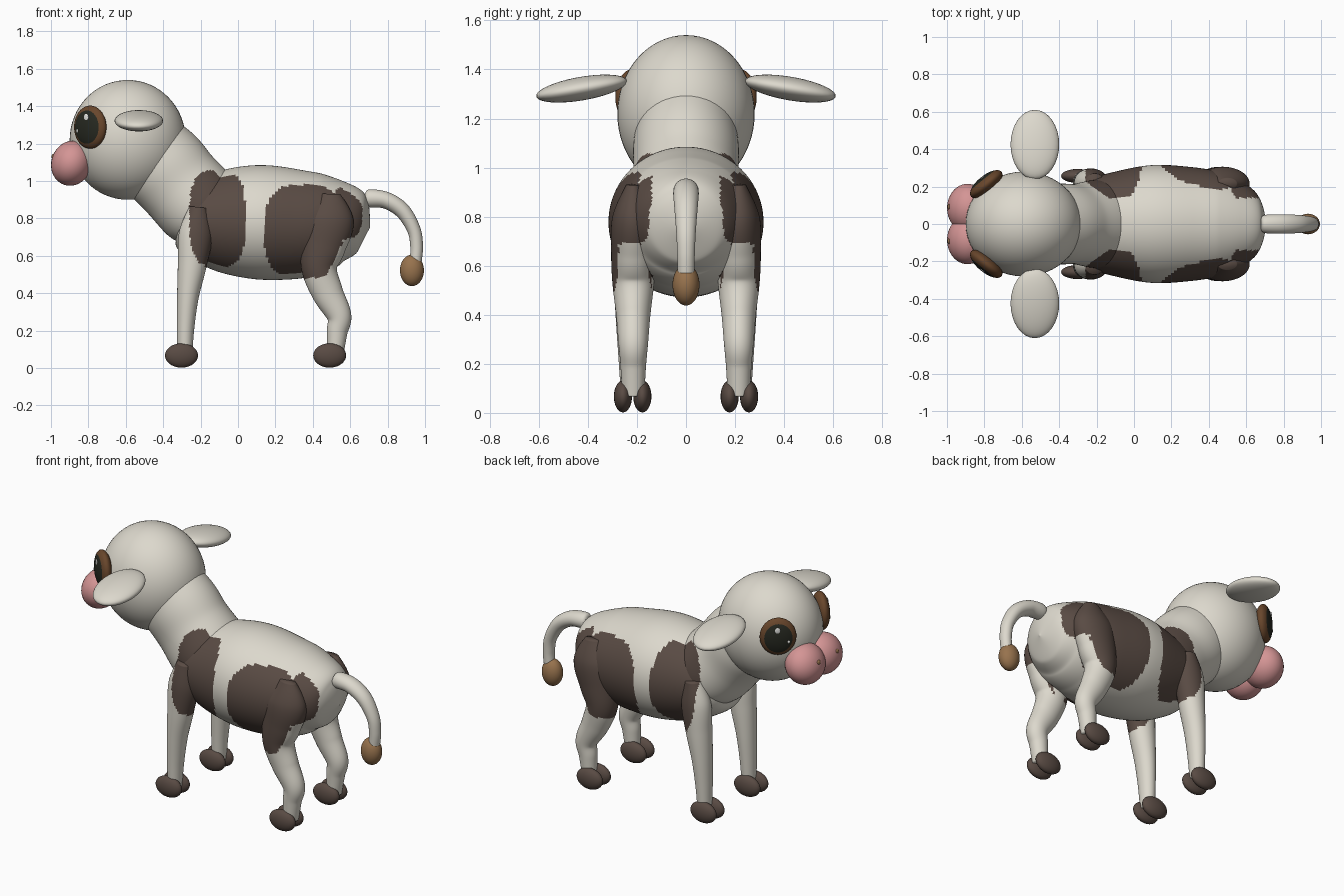
import bpy, bmesh, math
from mathutils import Matrix, Vector

cube = bpy.data.objects.get("Cube")
if cube:
    bpy.data.objects.remove(cube, do_unlink=True)


def material(name, r, g, b):
    m = bpy.data.materials.new(name)
    m.use_nodes = True
    m.diffuse_color = (r, g, b, 1)
    bsdf = m.node_tree.nodes["Principled BSDF"]
    bsdf.inputs["Base Color"].default_value = (r, g, b, 1)
    bsdf.inputs["Roughness"].default_value = 0.7
    return m


CREAM = material("cream_hide", 0.72, 0.69, 0.61)
PATCH = material("dark_brown_patch", 0.10, 0.07, 0.057)
PINK = material("pink_muzzle", 0.66, 0.30, 0.30)
TAN = material("tan_tuft", 0.31, 0.17, 0.075)
IRIS = material("brown_iris", 0.14, 0.062, 0.025)
PUPIL = material("black_pupil", 0.02, 0.022, 0.015)
SHINE = material("white_shine", 0.85, 0.85, 0.82)


def finish(name, bm, mats, rule=None):
    """Turn a bmesh into a smooth object; rule marks faces for the second material."""
    bmesh.ops.recalc_face_normals(bm, faces=bm.faces)
    for f in bm.faces:
        f.smooth = True
        if rule and rule(f.calc_center_median()):
            f.material_index = 1
    me = bpy.data.meshes.new(name)
    bm.to_mesh(me)
    bm.free()
    for m in mats:
        me.materials.append(m)
    ob = bpy.data.objects.new(name, me)
    bpy.context.collection.objects.link(ob)
    return ob


def ellipsoid(name, loc, size, mats, rot=None, rule=None, seg=32):
    bm = bmesh.new()
    bmesh.ops.create_uvsphere(bm, u_segments=seg, v_segments=seg // 2 + 8, radius=1)
    ob = finish(name, bm, mats, rule)
    turn = rot.to_4x4() if rot else Matrix()
    ob.data.transform(Matrix.Translation(loc) @ turn @ Matrix.Diagonal((*size, 1)))
    return ob


def spline(keys, steps):
    """Smooth interpolation through tuples of numbers."""
    out = []
    for i in range(len(keys) - 1):
        quad = [keys[max(i - 1, 0)], keys[i], keys[i + 1], keys[min(i + 2, len(keys) - 1)]]
        for s in range(steps):
            t = s / steps
            out.append([b + 0.5 * t * (c - a + t * (2*a - 5*b + 4*c - d + t * (3*(b - c) + d - a)))
                        for a, b, c, d in zip(*quad)])
    return out + [list(keys[-1])]


def loft(name, keys, y, mats, rule=None, steps=10, seg=48):
    """Elliptical rings along an x-z path; keys are (x, z, half width, half depth)."""
    pts = spline(keys, steps)
    bm = bmesh.new()
    rings = []
    for i, (x, z, w, d) in enumerate(pts):
        a, b = pts[max(i - 1, 0)], pts[min(i + 1, len(pts) - 1)]
        t = Vector((b[0] - a[0], 0, b[1] - a[1])).normalized()
        n = Vector((-t.z, 0, t.x))
        w, d = max(w, 0.003), max(d, 0.003)
        rings.append([bm.verts.new(Vector((x, y, z)) + n * d * math.sin(q) + Vector((0, w * math.cos(q), 0)))
                      for q in (2 * math.pi * k / seg for k in range(seg))])
    for r, s in zip(rings, rings[1:]):
        for k in range(seg):
            j = (k + 1) % seg
            bm.faces.new((r[k], r[j], s[j], s[k]))
    bm.faces.new(rings[0])
    bm.faces.new(rings[-1])
    return finish(name, bm, mats, rule)


def patch(c):
    """Dark flank patches, the same on both sides."""
    def oval(x, z, rx, rz, p):
        return abs((c.x - x) / rx) ** p + abs((c.z - z) / rz) ** p < 1
    if abs(c.y) < 0.14:
        return False
    shoulder = oval(-0.11, 0.80, 0.15, 0.26, 3)
    flank = oval(0.35, 0.73, 0.21, 0.25, 3) and c.z > 0.49 + 2 * (c.x - 0.47)
    rump = oval(0.58, 0.83, 0.085, 0.14, 2.5)
    return shoulder or flank or rump


HIDE = [CREAM, PATCH]

# Body and neck
loft("body", [(-.35, .80, 0, 0), (-.32, .80, .14, .12), (-.25, .79, .23, .20),
              (-.1, .785, .28, .27), (.1, .78, .315, .305), (.3, .77, .305, .295),
              (.45, .775, .28, .265), (.57, .775, .23, .215), (.66, .76, .15, .15),
              (.705, .75, 0, 0)], 0, HIDE, patch, steps=14, seg=96)
loft("neck", [(-.52, 1.19, .20, .22), (-.40, 1.08, .215, .235), (-.31, .98, .215, .23),
              (-.20, .86, .235, .23), (-.12, .77, .22, .19)], 0, HIDE, patch, steps=16, seg=96)

# Head
ellipsoid("head", (-.59, 0, 1.22), (.31, .28, .32), [CREAM], seg=48)

# Tail
loft("tail", [(.675, .91, 0, 0), (.69, .908, .045, .045), (.79, .897, .052, .045),
              (.88, .84, .048, .042), (.94, .74, .04, .036), (.955, .65, .036, .034),
              (.95, .57, .034, .032)], 0, [CREAM])
ellipsoid("tail_tuft", (.93, 0, .522), (.064, .055, .084), [TAN])

for s, side in ((1, "left"), (-1, "right")):
    # The head looks along -x, so its right side is +y
    side = "right" if s > 0 else "left"

    # Legs
    loft("front_leg_" + side, [(-.21, .86, .05, .05), (-.225, .72, .075, .09), (-.245, .55, .075, .077),
                               (-.268, .38, .066, .058), (-.28, .22, .055, .047),
                               (-.285, .07, .045, .04)], .22 * s, HIDE, patch, steps=12)
    loft("hind_leg_" + side, [(.50, .93, .03, .05), (.49, .80, .085, .13), (.455, .65, .09, .12),
                              (.435, .53, .085, .095), (.48, .40, .07, .083), (.54, .28, .06, .066),
                              (.53, .19, .052, .055), (.52, .07, .045, .043)],
         .215 * s, HIDE, patch, steps=12)

    # Cloven hooves
    for leg, x in (("front", -.302), ("hind", .49)):
        for toe, y in (("inner", .178), ("outer", .257)):
            ellipsoid(f"{leg}_hoof_{toe}_{side}", (x, y * s, .067), (.088, .037, .065), [PATCH], seg=24)

    # Ear, drooping outward
    ellipsoid("ear_" + side, (-.53, .425 * s, 1.322), (.13, .188, .048), [CREAM],
              Matrix.Rotation(-.17 * s, 3, "X"))

    # Muzzle lobe and nostril
    ellipsoid("muzzle_" + side, (-.89, .085 * s, 1.095), (.108, .13, .122), [PINK],
              Matrix.Rotation(.35, 3, "Y"))
    ellipsoid("nostril_" + side, (-.988, .092 * s, 1.13), (.009, .016, .014), [TAN], seg=12)

    # Eye with dark centre
    n = Vector((-.63, .777 * s, 0)).normalized()
    up = Vector((0, 0, 1))
    across = up.cross(n)
    frame = Matrix((across, up, n)).transposed()
    centre = Vector((-.79, .213 * s, 1.288))
    ellipsoid("eye_" + side, centre, (.105, .115, .046), [IRIS, PUPIL], frame,
              lambda c: c.z > 0 and math.hypot(c.x, c.y) < .77, seg=48)
    fore = across * (1 if across.x < 0 else -1)
    for tag, u, v, r in (("large", -.005, .052, .016), ("small", .058, -.02, .008)):
        lift = .046 * math.sqrt(1 - (u / .105) ** 2 - (v / .115) ** 2)
        ellipsoid(f"eye_shine_{tag}_{side}", centre + fore * u + up * v + n * lift,
                  (r, r * 1.2, .004), [SHINE], frame, seg=12)
